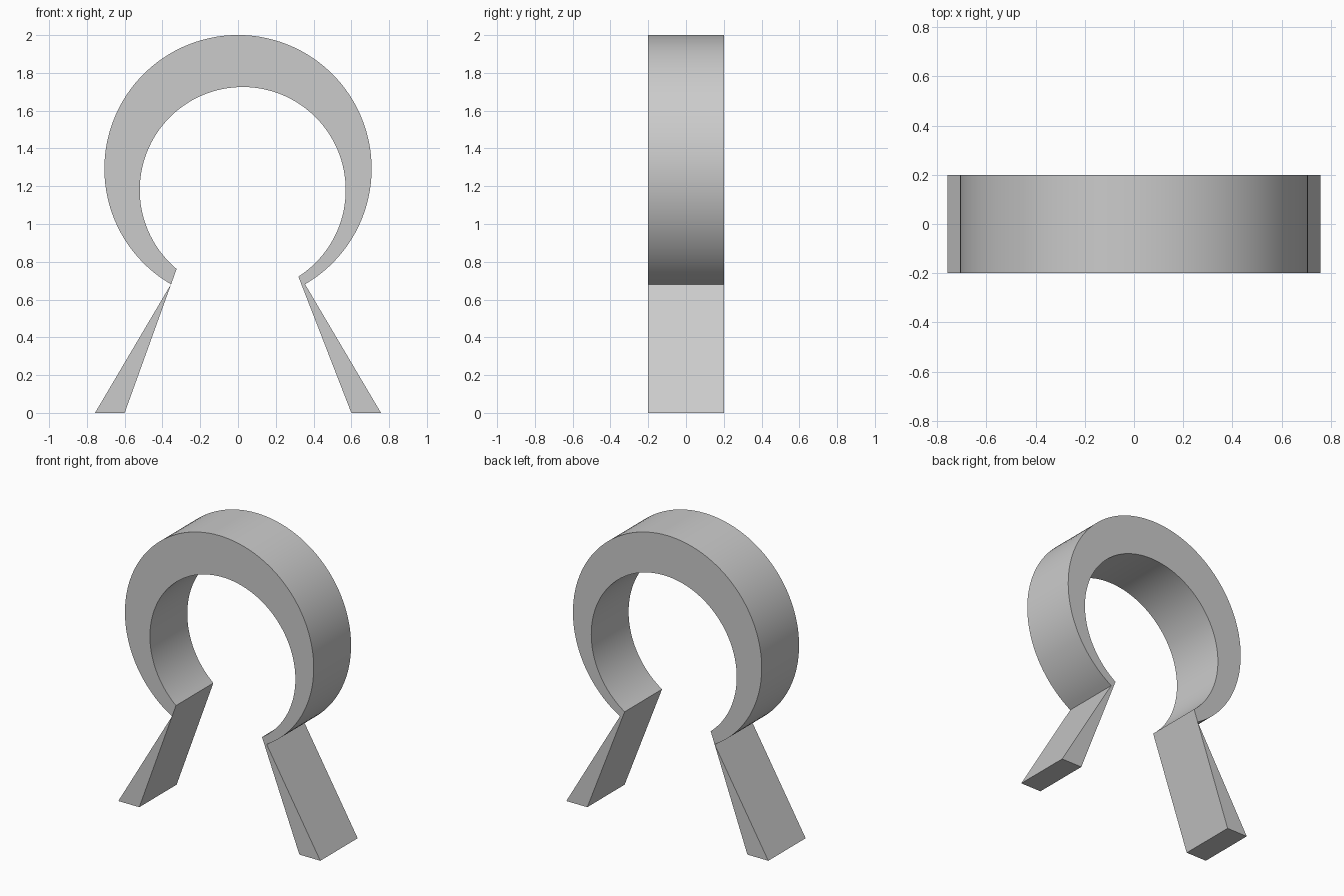
import bpy
import bmesh
from math import atan2, cos, sin, hypot, pi, radians

cube = bpy.data.objects.get("Cube")
if cube:
    bpy.data.objects.remove(cube, do_unlink=True)

DEPTH = 0.4
STEPS = 96

grey = bpy.data.materials.new("plain grey")
grey.use_nodes = True
colour = (0.6, 0.6, 0.6, 1)
grey.diffuse_color = colour
grey.node_tree.nodes["Principled BSDF"].inputs["Base Color"].default_value = colour


def arc_over_top(centre, start, end):
    """Points from start (left) over the top to end (right)."""
    cx, cz = centre
    a = atan2(start[1] - cz, start[0] - cx) % (2 * pi)
    b = atan2(end[1] - cz, end[0] - cx)
    r = hypot(start[0] - cx, start[1] - cz)
    return [(cx + r * cos(a + (b - a) * i / STEPS),
             cz + r * sin(a + (b - a) * i / STEPS)) for i in range(STEPS + 1)]


# Joints between the ring and the legs
outer_right, outer_left = (0.355, 0.681), (-0.355, 0.681)
inner_right, inner_left = (0.32, 0.721), (-0.325, 0.762)

# Open ring with an offset hole, running down into tapered legs
outer = arc_over_top((0, 1.293), outer_left, outer_right)
inner = arc_over_top((0.025, 1.18), inner_left, inner_right)
right_foot = [(0.757, 0), (0.6, 0)]
left_foot = [(-0.6, 0), (-0.757, 0)]
profile = outer + right_foot + inner[::-1] + left_foot

# Extrude the profile from front to back
bm = bmesh.new()
front = bm.faces.new([bm.verts.new((x, -DEPTH / 2, z)) for x, z in profile])
back = bmesh.ops.extrude_face_region(bm, geom=[front], use_keep_orig=True)
verts = [g for g in back["geom"] if isinstance(g, bmesh.types.BMVert)]
bmesh.ops.translate(bm, verts=verts, vec=(0, DEPTH, 0))
bmesh.ops.triangulate(bm, faces=[f for f in bm.faces if len(f.verts) > 4])
bmesh.ops.recalc_face_normals(bm, faces=bm.faces)

mesh = bpy.data.meshes.new("clip_body")
bm.to_mesh(mesh)
bm.free()
mesh.materials.append(grey)
body = bpy.data.objects.new("clip_body", mesh)
bpy.context.collection.objects.link(body)

# Smooth curved walls, sharp edges
bpy.ops.object.select_all(action='DESELECT')
body.select_set(True)
bpy.context.view_layer.objects.active = body
bpy.ops.object.shade_smooth_by_angle(angle=radians(20))
